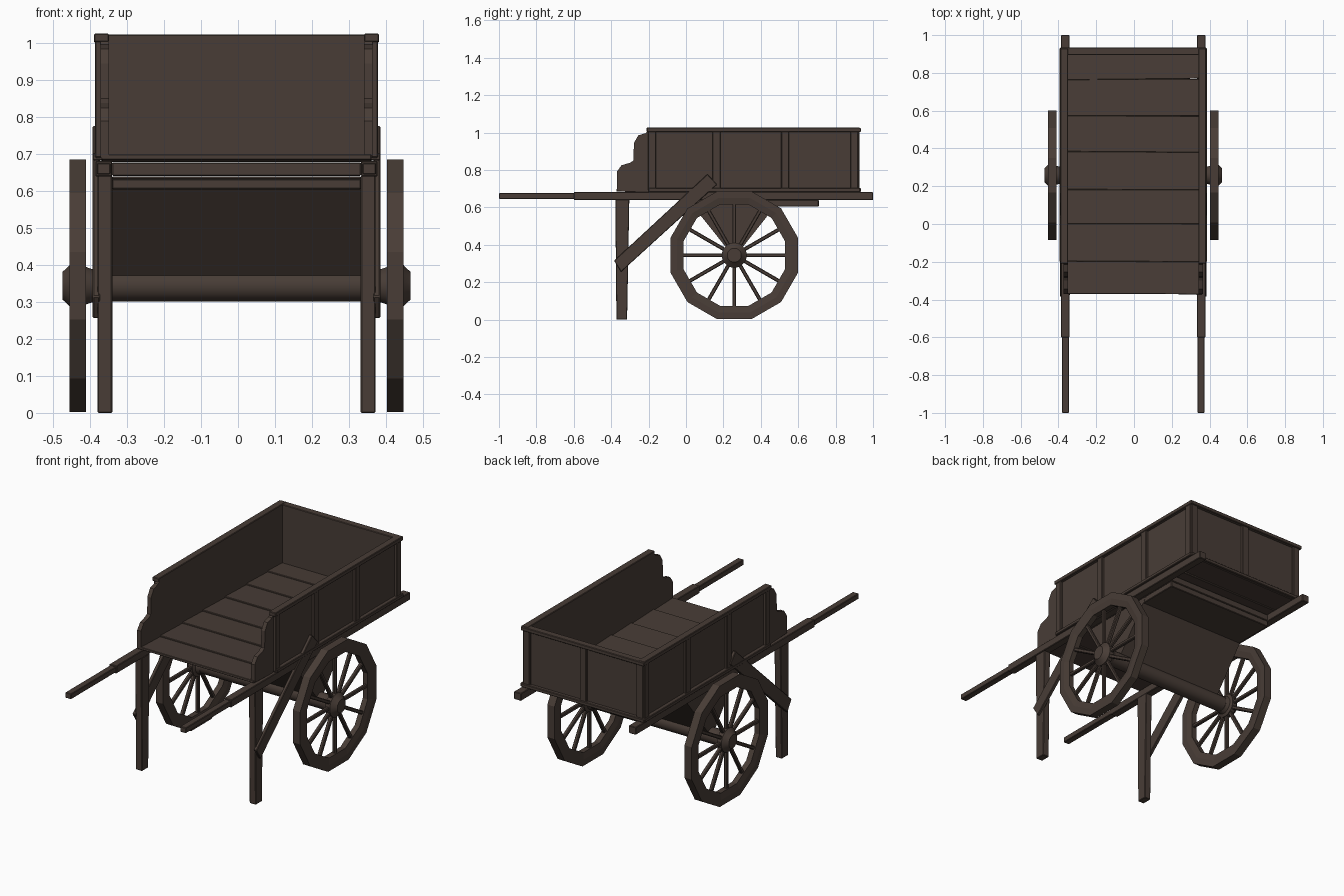
import bpy, bmesh, math, random
from mathutils import Matrix, Vector

random.seed(4)
SHIFT = -0.004                      # slight sideways offset of the whole cart
AXLE_Y, AXLE_Z = 0.258, 0.344

old = bpy.data.objects.get("Cube")
if old:
    bpy.data.objects.remove(old, do_unlink=True)

wood = bpy.data.materials.new("dark_wood")
wood.use_nodes = True
COLOR = (0.065, 0.046, 0.037, 1)
wood.diffuse_color = COLOR
bsdf = wood.node_tree.nodes["Principled BSDF"]
bsdf.inputs["Base Color"].default_value = COLOR
bsdf.inputs["Roughness"].default_value = 0.9


def finish(name, bm, bevel=0.003, smooth=False):
    """Turn a bmesh into a wooden object with softened edges."""
    bmesh.ops.recalc_face_normals(bm, faces=bm.faces)
    mesh = bpy.data.meshes.new(name)
    bm.to_mesh(mesh)
    bm.free()
    mesh.materials.append(wood)
    ob = bpy.data.objects.new(name, mesh)
    ob.location.x = SHIFT
    bpy.context.collection.objects.link(ob)
    if bevel:
        mod = ob.modifiers.new("soft_edges", 'BEVEL')
        mod.width = bevel
        mod.segments = 1
        mod.limit_method = 'ANGLE'
    if smooth:
        bpy.ops.object.select_all(action='DESELECT')
        ob.select_set(True)
        bpy.context.view_layer.objects.active = ob
        bpy.ops.object.shade_smooth_by_angle(angle=math.radians(35))
    return ob


def box(name, x, y, z, bevel=0.003, rot=None):
    """Box from (min, max) ranges, optionally turned about its centre."""
    bm = bmesh.new()
    bmesh.ops.create_cube(bm, size=1)
    size = [r[1] - r[0] for r in (x, y, z)]
    mid = Vector([(r[0] + r[1]) / 2 for r in (x, y, z)])
    bmesh.ops.scale(bm, vec=size, verts=bm.verts)
    if rot:
        bmesh.ops.transform(bm, matrix=rot, verts=bm.verts)
    bmesh.ops.translate(bm, vec=mid, verts=bm.verts)
    return finish(name, bm, bevel)


def side_profile(name, points, x0, x1, bevel=0.003, smooth=False):
    """Extrude a (y, z) outline from x0 to x1."""
    bm = bmesh.new()
    face = bm.faces.new([bm.verts.new((x0, y, z)) for y, z in points])
    out = bmesh.ops.extrude_face_region(bm, geom=[face])
    moved = [v for v in out["geom"] if isinstance(v, bmesh.types.BMVert)]
    bmesh.ops.translate(bm, vec=(x1 - x0, 0, 0), verts=moved)
    return finish(name, bm, bevel, smooth)


def lathe(name, profile, sides, ring=False, smooth=False):
    """Spin an (x, radius) profile about the axle line."""
    bm = bmesh.new()
    loops = []
    for x, r in profile:
        angles = [(i + 0.5) * math.tau / sides for i in range(sides)]
        loops.append([bm.verts.new((x, AXLE_Y + r * math.cos(a), AXLE_Z + r * math.sin(a)))
                      for a in angles])
    pairs = list(zip(loops, loops[1:]))
    if ring:
        pairs.append((loops[-1], loops[0]))
    else:
        bm.faces.new(loops[0])
        bm.faces.new(loops[-1])
    for a, b in pairs:
        for i in range(sides):
            j = (i + 1) % sides
            bm.faces.new((a[i], a[j], b[j], b[i]))
    return finish(name, bm, 0, smooth)


def span(s, a, b):
    return tuple(sorted((s * a, s * b)))


# Floor planks, each a little crooked
edges = [-0.372, -0.2, 0, 0.18, 0.38, 0.57, 0.765, 0.92]
for i, (a, b) in enumerate(zip(edges, edges[1:])):
    rot = (Matrix.Rotation(random.uniform(-0.008, 0.012), 3, 'Z')
           @ Matrix.Rotation(-0.035, 3, 'X'))
    box(f"floor_plank_{i + 1}", (-0.365, 0.365), (a + 0.001, b + 0.002),
        (0.682, 0.696), 0.002, rot)

# Bed supports under the floor
box("floor_beam", (-0.337, 0.337), (0.03, 0.71), (0.641, 0.678))
box("bed_plank", (-0.337, 0.337), (0.02, 0.71), (0.605, 0.639))

# Wedge-shaped axle block with a rounded lower edge
arc = [(AXLE_Y + 0.042 * math.cos(a), AXLE_Z + 0.042 * math.sin(a))
       for a in [math.radians(180 + 40 - k * 26 * -1) for k in range(-3, 7)]
       if math.sin(a) < 0.72]
arc = [(AXLE_Y + 0.042 * math.cos(math.radians(d)), AXLE_Z + 0.042 * math.sin(math.radians(d)))
       for d in range(140, 401, 26)]
side_profile("axle_block", [(0.5, 0.636), (0.015, 0.636)] + arc, -0.338, 0.338, 0, True)
lathe("axle", [(-0.41, 0.043), (0.41, 0.043)], 16, smooth=True)

# Stepped side board outline
board = [(0.92, 0.69), (0.92, 1.01), (-0.205, 1.01), (-0.215, 0.997), (-0.255, 0.985),
         (-0.278, 0.945), (-0.282, 0.85), (-0.3, 0.838), (-0.345, 0.825),
         (-0.37, 0.79), (-0.37, 0.69)]

for s, side in ((1, "left"), (-1, "right")):
    # Side wall with rails and battens
    side_profile(f"{side}_wall", board, s * 0.345, s * 0.368, 0)
    box(f"{side}_top_rail", span(s, 0.345, 0.386), (-0.21, 0.93), (1.003, 1.026))
    box(f"{side}_bottom_rail", span(s, 0.36, 0.39), (-0.2, 0.93), (0.683, 0.703))
    for i, y in enumerate((-0.182, 0.163, 0.53, 0.9)):
        box(f"{side}_batten_{i + 1}", span(s, 0.365, 0.383), (y - 0.021, y + 0.021), (0.69, 1.01))

    # Long shaft with a thinner handle
    box(f"{side}_shaft", span(s, 0.337, 0.382), (-0.6, 1.0), (0.639, 0.682))
    box(f"{side}_handle", span(s, 0.341, 0.378), (-1.0, -0.59), (0.645, 0.676))

    # Prop leg, narrowing to the foot, with a slanted brace
    side_profile(f"{side}_leg", [(-0.378, 0.642), (-0.303, 0.642), (-0.315, 0.0), (-0.372, 0.0)],
                 s * 0.336, s * 0.376)
    side_profile(f"{side}_brace", [(-0.347, 0.255), (0.166, 0.722), (0.115, 0.778), (-0.385, 0.315)],
                 s * 0.37, s * 0.389)

    # Twelve-sided wheel
    rim = [(0.407, 0.354), (0.452, 0.354), (0.452, 0.318), (0.445, 0.282),
           (0.414, 0.282), (0.407, 0.318)]
    lathe(f"{side}_wheel_rim", [(s * x, r) for x, r in rim], 12, ring=True)
    hub = [(0.388, 0.045), (0.408, 0.052), (0.416, 0.067), (0.444, 0.067),
           (0.456, 0.052), (0.471, 0.038)]
    lathe(f"{side}_wheel_hub", [(s * x, r) for x, r in hub], 16, smooth=True)
    bm = bmesh.new()
    for k in range(12):
        turn = (Matrix.Translation((s * 0.43, AXLE_Y, AXLE_Z))
                @ Matrix.Rotation(k * math.tau / 12, 4, 'X')
                @ Matrix.Translation((0, 0, 0.17)) @ Matrix.Diagonal((0.02, 0.02, 0.24, 1)))
        bmesh.ops.create_cube(bm, size=1, matrix=turn)
    finish(f"{side}_wheel_spokes", bm, 0.004)

# Tailboard with rails and battens
box("tailboard", (-0.36, 0.36), (0.895, 0.915), (0.69, 1.01))
box("tail_top_rail", (-0.386, 0.386), (0.895, 0.935), (1.002, 1.024))
box("tail_bottom_rail", (-0.387, 0.387), (0.895, 0.935), (0.683, 0.703))
for name, x in (("left", 0.355), ("middle", 0.0), ("right", -0.355)):
    box(f"tail_{name}_batten", (x - 0.021, x + 0.021), (0.91, 0.928), (0.69, 1.01))
